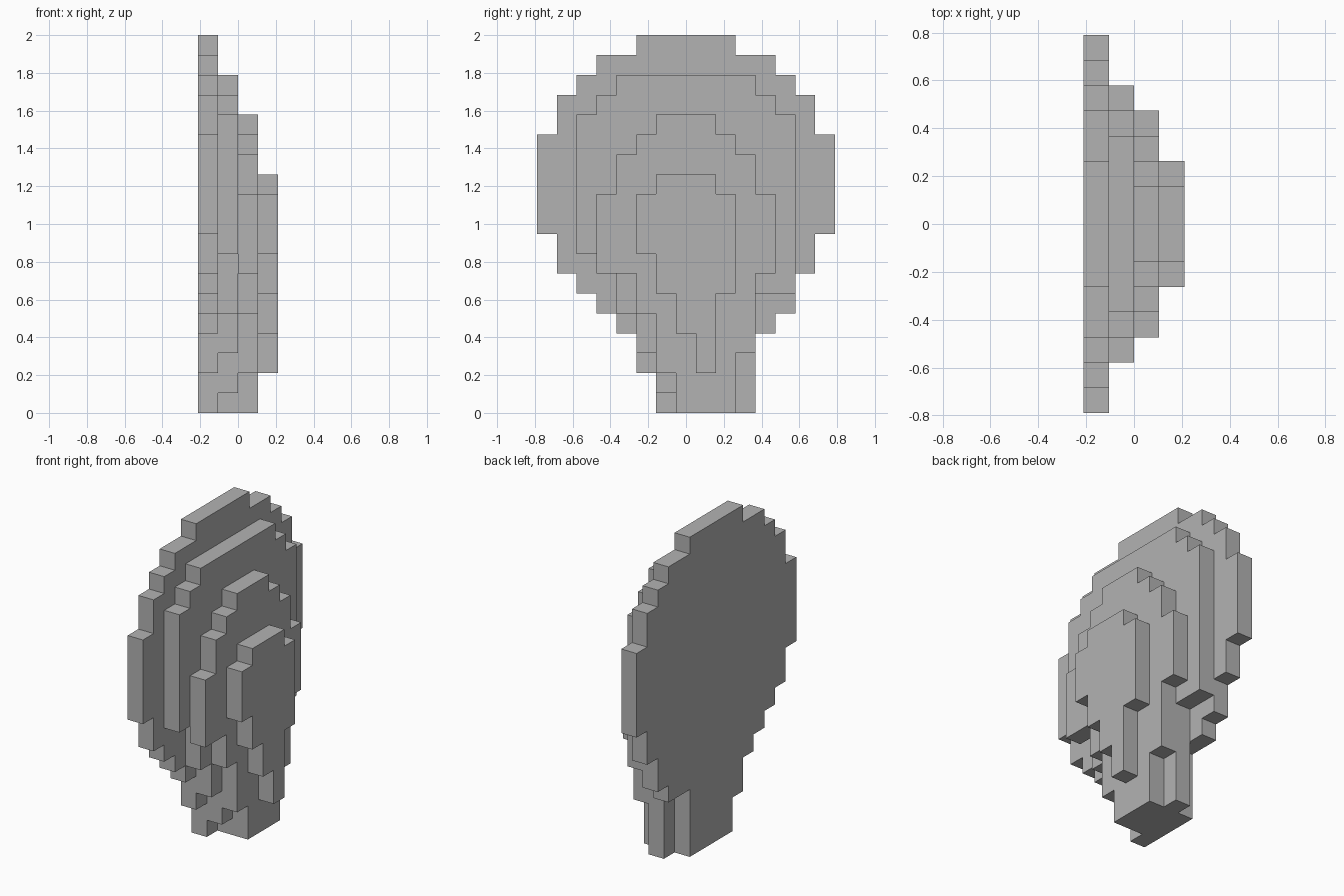
import bpy
import bmesh
import math

cube = bpy.data.objects.get("Cube")
if cube:
    bpy.data.objects.remove(cube, do_unlink=True)

UNIT = 2 / 19  # edge length of one block
HALF_WIDTH = 7.5
HALF_DEPTH = 2

grey = bpy.data.materials.new("stone_grey")
grey.use_nodes = True
colour = (0.45, 0.45, 0.45, 1)
grey.diffuse_color = colour
grey.node_tree.nodes["Principled BSDF"].inputs["Base Color"].default_value = colour


def stepped_outline(base, rows):
    """Closed outline of stacked rows, each (height, start, end) in blocks."""
    near, far = [], []
    z = base
    for height, start, end in rows:
        near += [(start, z), (start, z + height)]
        far += [(end, z), (end, z + height)]
        z += height
    loop = near + far[::-1]
    return [p for i, p in enumerate(loop) if p != loop[i - 1]]


def stepped_slab(name, layer, base, rows):
    """One block-thick slab with a stepped outline."""
    bm = bmesh.new()
    x = (layer - HALF_DEPTH) * UNIT
    verts = [bm.verts.new((x, (y - HALF_WIDTH) * UNIT, z * UNIT))
             for y, z in stepped_outline(base, rows)]
    face = bm.faces.new(verts)
    extruded = bmesh.ops.extrude_face_region(bm, geom=[face], use_keep_orig=True)
    moved = [g for g in extruded["geom"] if isinstance(g, bmesh.types.BMVert)]
    bmesh.ops.translate(bm, vec=(UNIT, 0, 0), verts=moved)
    bmesh.ops.dissolve_limit(bm, angle_limit=math.radians(1),
                             verts=bm.verts[:], edges=bm.edges[:])
    bmesh.ops.recalc_face_normals(bm, faces=bm.faces[:])
    mesh = bpy.data.meshes.new(name)
    bm.to_mesh(mesh)
    bm.free()
    mesh.materials.append(grey)
    obj = bpy.data.objects.new(name, mesh)
    bpy.context.collection.objects.link(obj)
    return obj


# Widest slab, with the flat back
stepped_slab("back_slab", 0, 0, [
    (2, 6, 10), (2, 5, 10), (1, 4, 12), (1, 3, 13), (1, 2, 13), (2, 1, 14),
    (5, 0, 15), (2, 1, 14), (1, 2, 13), (1, 3, 12), (1, 5, 10)])

# Second slab
stepped_slab("inner_slab", 1, 0, [
    (1, 7, 11), (2, 6, 11), (2, 5, 11), (1, 4, 11), (2, 4, 13),
    (7, 2, 13), (1, 3, 12), (1, 4, 11)])

# Third slab
stepped_slab("outer_slab", 2, 0, [
    (2, 7, 10), (1, 6, 10), (2, 6, 11), (2, 5, 11), (4, 3, 12),
    (2, 4, 11), (1, 5, 10), (1, 6, 9)])

# Smallest slab, raised off the ground
stepped_slab("raised_front_slab", 3, 2, [
    (2, 8, 9), (2, 7, 9), (2, 6, 10), (3, 5, 10), (1, 6, 9)])
